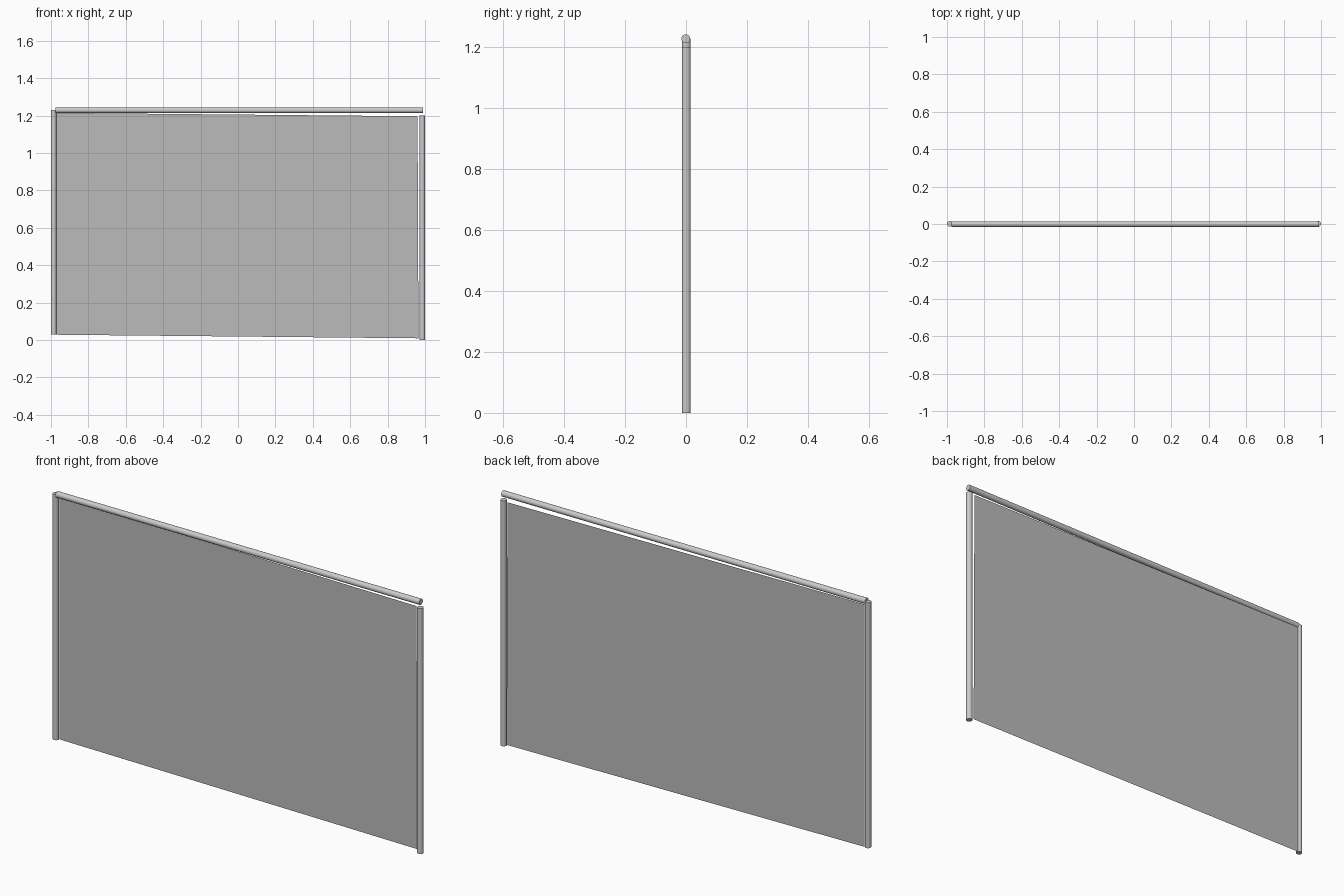
import bpy
import bmesh
from mathutils import Vector

if "Cube" in bpy.data.objects:
    bpy.data.objects.remove(bpy.data.objects["Cube"])


def tube(name, start, end, radius):
    """Capped round bar between two points."""
    a, b = Vector(start), Vector(end)
    bpy.ops.mesh.primitive_cylinder_add(
        vertices=24, radius=radius, depth=(b - a).length, location=(a + b) / 2)
    ob = bpy.context.object
    ob.name = name
    ob.rotation_euler = (b - a).to_track_quat('Z', 'Y').to_euler()
    bpy.ops.object.shade_smooth_by_angle()
    return ob


R = 0.0145

# Upright posts, the left one set slightly higher
tube("left_post", (-0.9855, 0.001, 0.029), (-0.9855, 0.001, 1.229), R)
tube("right_post", (0.9855, 0.001, 0), (0.9855, 0.001, 1.2), R)

# Top handrail
tube("top_rail", (-0.977, -0.001, 1.228), (0.99, -0.001, 1.228), R)

# Thin glass infill sheet, dropping slightly to the right
bm = bmesh.new()
outline = [(-0.972, 0.028), (0.965, 0.009), (0.96, 1.196), (-0.972, 1.214)]
bm.faces.new([bm.verts.new((x, 0.008, z)) for x, z in outline])
mesh = bpy.data.meshes.new("glass_panel")
bm.to_mesh(mesh)
bm.free()
panel = bpy.data.objects.new("glass_panel", mesh)
bpy.context.collection.objects.link(panel)

glass = bpy.data.materials.new("glass")
glass.diffuse_color = (0.5, 0.5, 0.5, 0.6)
glass.use_nodes = True
glass.node_tree.nodes["Principled BSDF"].inputs["Base Color"].default_value = glass.diffuse_color
mesh.materials.append(glass)
